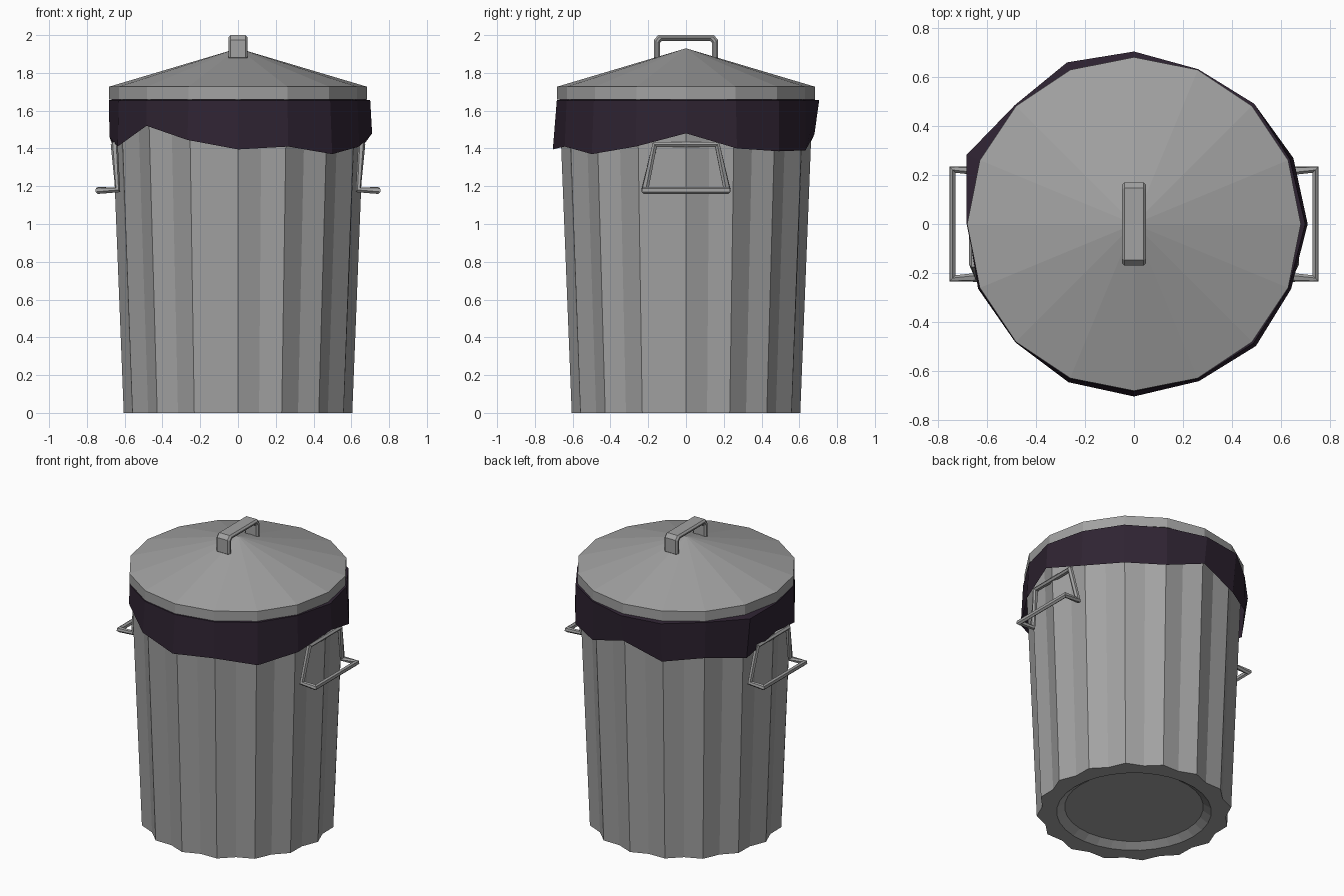
import bpy, bmesh, math

if "Cube" in bpy.data.objects:
    bpy.data.objects.remove(bpy.data.objects["Cube"])

def material(name, rgb):
    m = bpy.data.materials.new(name)
    m.diffuse_color = (*rgb, 1)
    m.use_nodes = True
    m.node_tree.nodes["Principled BSDF"].inputs["Base Color"].default_value = m.diffuse_color
    return m

STEEL = material("grey_steel", (0.36, 0.36, 0.36))
BAG = material("dark_purple_plastic", (0.028, 0.017, 0.032))

def make(name, bm, mat):
    bmesh.ops.recalc_face_normals(bm, faces=bm.faces)
    me = bpy.data.meshes.new(name)
    bm.to_mesh(me)
    bm.free()
    me.materials.append(mat)
    ob = bpy.data.objects.new(name, me)
    bpy.context.collection.objects.link(ob)
    return ob

def ring(bm, n, radius, height):
    """Ring of n vertices; radius and height are functions of the index."""
    vs = []
    for i in range(n):
        a, r = 2 * math.pi * i / n, radius(i)
        vs.append(bm.verts.new((r * math.cos(a), r * math.sin(a), height(i))))
    return vs

def bridge(bm, a, b):
    n = len(a)
    for i in range(n):
        j = (i + 1) % n
        bm.faces.new((a[i], a[j], b[j], b[i]))

# Corrugated bin body with a recessed underside
bm = bmesh.new()
profile = [(0.43, 0.035, 0), (0.48, 0, 0), (0.605, 0, 0.033), (0.671, 1.665, 0.033)]
rings = [ring(bm, 32, lambda i: r - g * (i % 2), lambda i: z) for r, z, g in profile]
for a, b in zip(rings, rings[1:]):
    bridge(bm, a, b)
bm.faces.new(rings[0])
make("bin_body", bm, STEEL)

# Conical lid with a short upright rim
bm = bmesh.new()
low = ring(bm, 16, lambda i: 0.682, lambda i: 1.66)
high = ring(bm, 16, lambda i: 0.682, lambda i: 1.727)
bridge(bm, low, high)
bm.faces.new(low)
tip = bm.verts.new((0, 0, 1.93))
for i in range(16):
    bm.faces.new((high[i], high[(i + 1) % 16], tip))
make("lid", bm, STEEL)

# Bin liner folded over the rim, with a ragged hem
hem_z = [1.48, 1.40, 1.385, 1.39, 1.475, 1.385, 1.41, 1.37,
         1.46, 1.41, 1.52, 1.445, 1.395, 1.41, 1.37, 1.41]
hem_r = [0.71, 0.705, 0.695, 0.685, 0.68, 0.69, 0.685, 0.70,
         0.68, 0.69, 0.685, 0.70, 0.705, 0.695, 0.705, 0.695]
top_r = [0.70, 0.69, 0.695, 0.685, 0.705, 0.715, 0.688, 0.74,
         0.684, 0.684, 0.684, 0.684, 0.684, 0.684, 0.69, 0.684]
bm = bmesh.new()
inner = ring(bm, 16, lambda i: 0.64, lambda i: 1.663)
top = ring(bm, 16, lambda i: top_r[i], lambda i: 1.655)
hem = ring(bm, 16, lambda i: hem_r[i], lambda i: hem_z[i])
bridge(bm, hem, top)
bridge(bm, top, inner)
make("bin_liner", bm, BAG)

# Lid handle: arch profile extruded sideways, with softened edges
half = [(0.17, 1.87), (0.17, 1.975), (0.147, 2.0)]
half_in = [(0.127, 1.97), (0.138, 1.958), (0.138, 1.87)]
outline = half + [(-y, z) for y, z in reversed(half)]
outline += [(-y, z) for y, z in reversed(half_in)] + half_in
bm = bmesh.new()
sides = [[bm.verts.new((x, y, z)) for y, z in outline] for x in (-0.05, 0.05)]
bridge(bm, *sides)
for s in sides:
    bm.faces.new(s)
handle = make("lid_handle", bm, STEEL)
bev = handle.modifiers.new("soft_edges", 'BEVEL')
bev.width = 0.011
bev.segments = 1
bev.limit_method = 'ANGLE'
bev.angle_limit = math.radians(60)

# Side handles: bent closed rods, one on each side
def side_handle(name, sx):
    leg = [(0.655, 0.165, 1.42), (0.637, 0.218, 1.18), (0.742, 0.222, 1.178)]
    path = leg + [(x, -y, z) for x, y, z in reversed(leg)]
    cu = bpy.data.curves.new(name, 'CURVE')
    cu.dimensions = '3D'
    cu.bevel_depth = 0.019
    cu.bevel_resolution = 1
    sp = cu.splines.new('POLY')
    sp.points.add(len(path) - 1)
    for p, (x, y, z) in zip(sp.points, path):
        p.co = (sx * x, y, z, 1)
    sp.use_cyclic_u = True
    sp.use_smooth = False
    cu.materials.append(STEEL)
    ob = bpy.data.objects.new(name, cu)
    bpy.context.collection.objects.link(ob)
    bpy.ops.object.select_all(action='DESELECT')
    ob.select_set(True)
    bpy.context.view_layer.objects.active = ob
    bpy.ops.object.convert(target='MESH')

side_handle("right_handle", 1)
side_handle("left_handle", -1)
